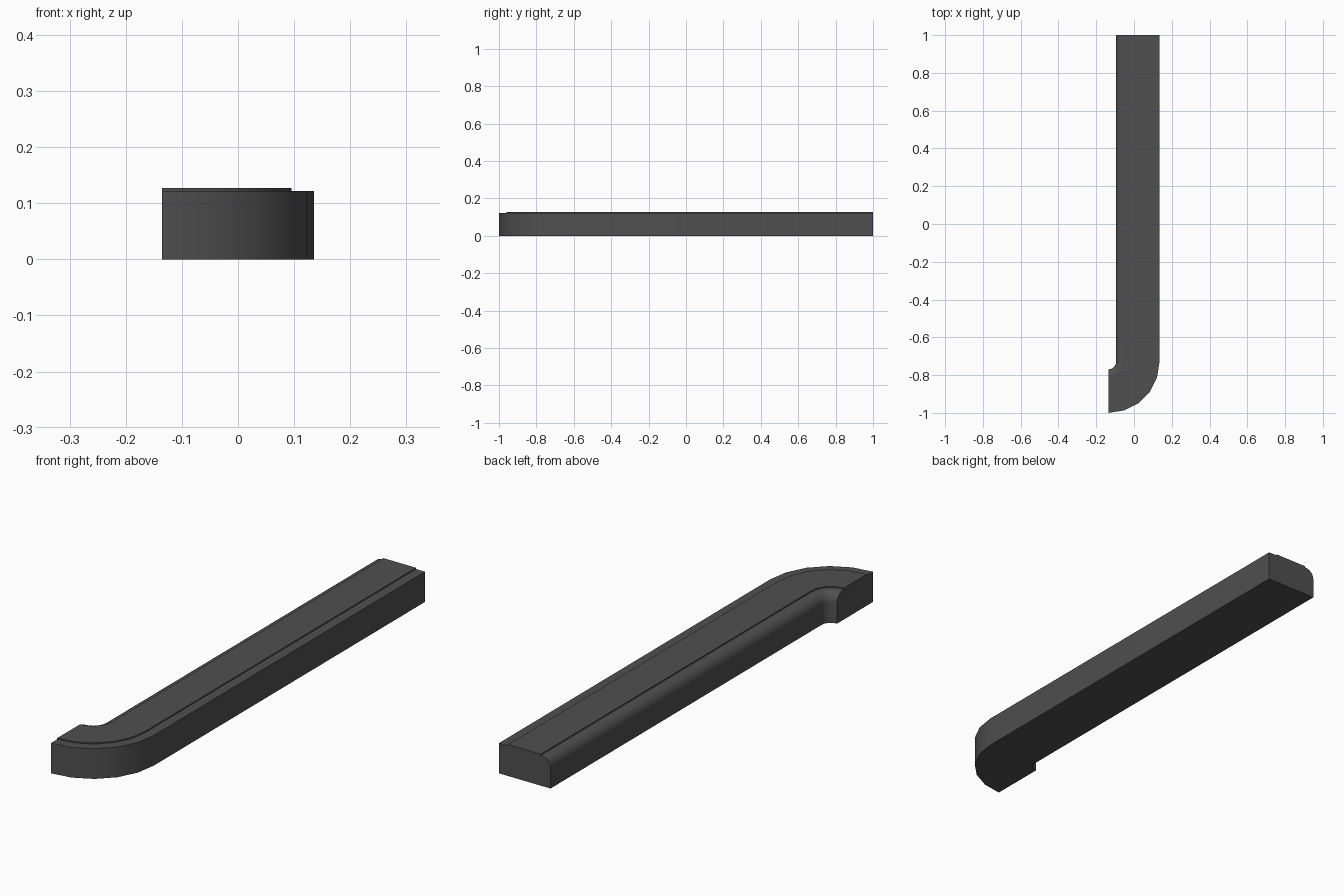
import bpy, bmesh
from math import sin, cos, pi

cube = bpy.data.objects.get("Cube")
if cube:
    bpy.data.objects.remove(cube, do_unlink=True)

# Bend centre and radii of the kerb
CX, CY = -0.135, -0.73
R_IN, R_OUT = 0.04, 0.27
H, STEP = 0.122, 0.005
ROUND, LIP = 0.04, 0.04
BEND_SEGMENTS, ROUND_SEGMENTS = 5, 6

# Cross-section (radius from bend centre, height): rounded inner edge, raised band, outer lip
profile = [(R_OUT, 0), (R_IN, 0)]
for i in range(ROUND_SEGMENTS + 1):
    a = pi / 2 * i / ROUND_SEGMENTS
    profile.append((R_IN + ROUND * (1 - cos(a)), H - ROUND * (1 - sin(a))))
band_in, band_out = R_IN + ROUND + 0.004, R_OUT - LIP
profile += [(band_in, H), (band_in, H + STEP), (band_out, H + STEP),
            (band_out, H), (R_OUT, H)]

# Sweep along the straight run, then around the quarter bend
bm = bmesh.new()
rings = [[bm.verts.new((CX + r, 1, z)) for r, z in profile]]
for i in range(BEND_SEGMENTS + 1):
    a = pi / 2 * i / BEND_SEGMENTS
    rings.append([bm.verts.new((CX + r * cos(a), CY - r * sin(a), z)) for r, z in profile])
n = len(profile)
for a, b in zip(rings, rings[1:]):
    for j in range(n):
        k = (j + 1) % n
        bm.faces.new((a[j], a[k], b[k], b[j]))
bm.faces.new(rings[0])
bm.faces.new(rings[-1])
bmesh.ops.recalc_face_normals(bm, faces=bm.faces)
mesh = bpy.data.meshes.new("kerb")
bm.to_mesh(mesh)
bm.free()

kerb = bpy.data.objects.new("kerb", mesh)
bpy.context.collection.objects.link(kerb)

# Dark grey stone
mat = bpy.data.materials.new("dark_grey")
mat.use_nodes = True
colour = (0.08, 0.08, 0.08, 1)
mat.diffuse_color = colour
mat.node_tree.nodes["Principled BSDF"].inputs["Base Color"].default_value = colour
mesh.materials.append(mat)

# Smooth curves, crisp steps
bpy.ops.object.select_all(action='DESELECT')
kerb.select_set(True)
bpy.context.view_layer.objects.active = kerb
bpy.ops.object.shade_smooth_by_angle(angle=pi / 6)
